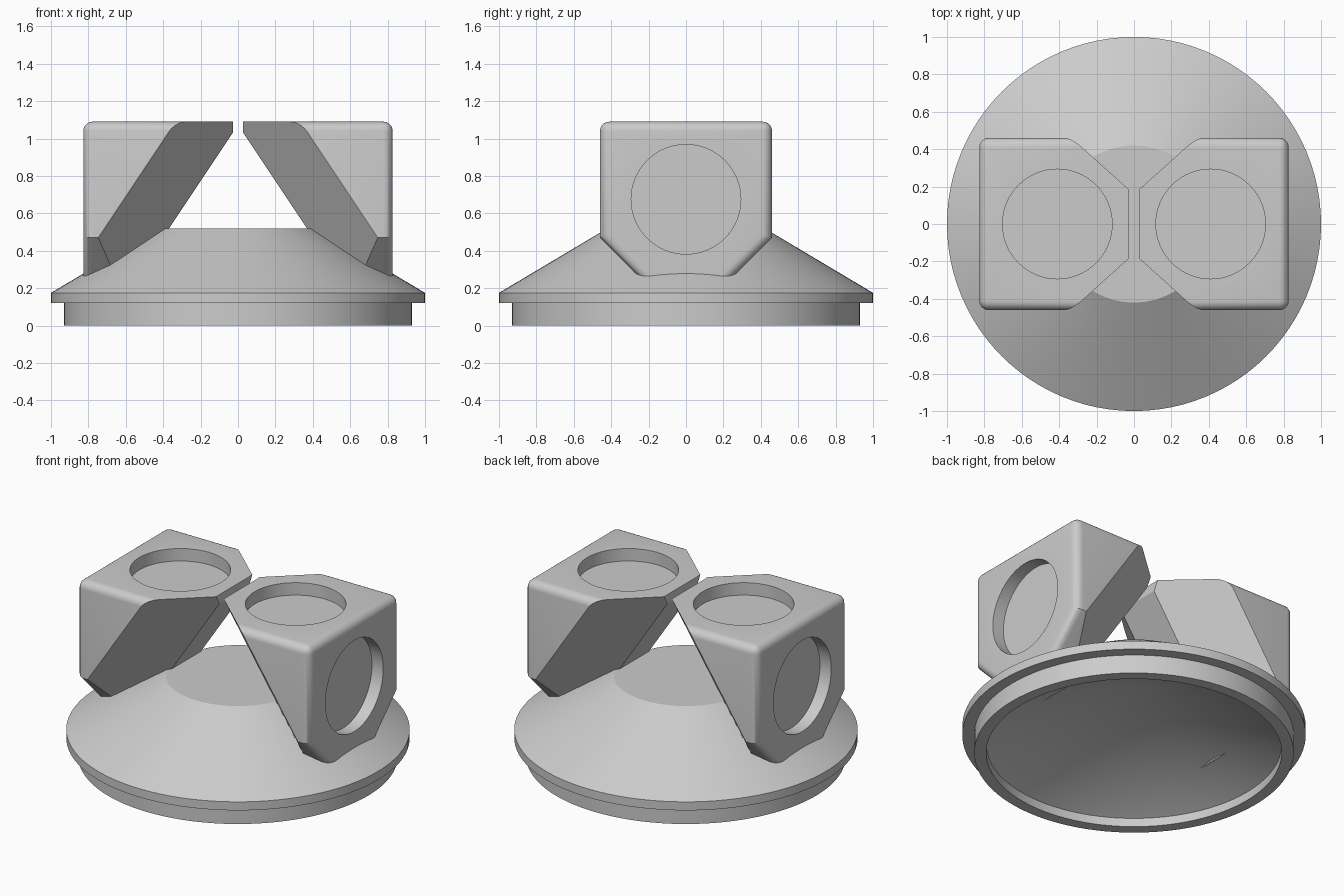
import bpy, bmesh, math
from mathutils import Vector, Matrix

cube = bpy.data.objects.get("Cube")
if cube:
    bpy.data.objects.remove(cube, do_unlink=True)

grey = bpy.data.materials.new("light_grey")
grey.use_nodes = True
colour = (0.6, 0.6, 0.6, 1)
grey.diffuse_color = colour
grey.node_tree.nodes["Principled BSDF"].inputs["Base Color"].default_value = colour


def make_object(name, bm):
    bmesh.ops.recalc_face_normals(bm, faces=bm.faces)
    mesh = bpy.data.meshes.new(name)
    bm.to_mesh(mesh)
    bm.free()
    mesh.materials.append(grey)
    obj = bpy.data.objects.new(name, mesh)
    bpy.context.collection.objects.link(obj)
    return obj


def activate(obj):
    bpy.ops.object.select_all(action='DESELECT')
    obj.select_set(True)
    bpy.context.view_layer.objects.active = obj


def smooth(obj):
    activate(obj)
    bpy.ops.object.shade_smooth_by_angle(angle=math.radians(30))


def lathe(name, profile, segments=96):
    """Spin an (r, z) profile that starts and ends on the axis."""
    bm = bmesh.new()
    verts = [bm.verts.new((r, 0, z)) for r, z in profile]
    edges = [bm.edges.new(pair) for pair in zip(verts, verts[1:])]
    bmesh.ops.spin(bm, geom=verts + edges, cent=(0, 0, 0), axis=(0, 0, 1),
                   angle=math.tau, steps=segments, use_merge=True)
    bmesh.ops.remove_doubles(bm, verts=bm.verts, dist=1e-5)
    return make_object(name, bm)


INSIDE = Vector((0.6, 0, 0.8))


def cut(bm, point, normal):
    """Slice off everything on the far side of a plane and cap it."""
    point, normal = Vector(point), Vector(normal).normalized()
    if (INSIDE - point).dot(normal) > 0:
        normal = -normal
    res = bmesh.ops.bisect_plane(bm, geom=bm.verts[:] + bm.edges[:] + bm.faces[:],
                                 plane_co=point, plane_no=normal, clear_outer=True)
    edges = [g for g in res["geom_cut"] if isinstance(g, bmesh.types.BMEdge)]
    bmesh.ops.edgeloop_fill(bm, edges=edges)


# Base: flat-topped cone on a stepped rim, hollow underneath
base = lathe("conical_base", [(0, 0.52), (0.42, 0.52), (1, 0.175), (1, 0.12),
                              (0.93, 0.12), (0.93, 0), (0.86, 0),
                              (0.86, 0.055), (0, 0.456)])
smooth(base)

# Block: a cube with its lower side corners chamfered
SIZE, OUTER, TOP = 0.92, 0.827, 1.09
bm = bmesh.new()
bmesh.ops.create_cube(bm, size=SIZE, matrix=Matrix.Translation(
    (OUTER - SIZE / 2, 0, TOP - SIZE / 2)))
for s in (-1, 1):
    cut(bm, (0, s * 0.46, 0.47), (0, s, -1))

# Round the edges around the top and outer faces
bm.normal_update()
rounded = []
for e in bm.edges:
    normals = [f.normal for f in e.link_faces]
    if (any(n.x > 0.9 or n.z > 0.9 for n in normals)
            and not any(n.x < -0.9 or n.z < -0.9 for n in normals)):
        rounded.append(e)
bmesh.ops.bevel(bm, geom=rounded, offset=0.05, segments=6, profile=0.5,
                affect='EDGES', clamp_overlap=True)

# Sloping underside with an angled cut on each side and a blunt inner tip
slope = Vector((1, 0, -1.5))
cut(bm, (0.027, 0, 1.032), (1.5, 0, 1))
for s in (-1, 1):
    along_top = Vector((0.307, s * 0.276, 0))
    cut(bm, (0.027, s * 0.184, TOP), along_top.cross(slope))
cut(bm, (0.027, 0, TOP), (1, 0, 0))
left_block = make_object("left_block", bm)

# Shallow round recesses in the top and outer faces
recesses = [((0.41, 0, TOP), (0, 0, 0)),
            ((OUTER, 0, 0.675), (0, math.pi / 2, 0))]
for place, turn in recesses:
    bpy.ops.mesh.primitive_cylinder_add(vertices=64, radius=0.293, depth=0.16,
                                        location=place, rotation=turn)
    cutter = bpy.context.object
    cutter.name = "recess_cutter"
    cutter.hide_render = True
    cutter.data.materials.append(grey)
    mod = left_block.modifiers.new("recess", 'BOOLEAN')
    mod.operation = 'DIFFERENCE'
    mod.solver = 'EXACT'
    mod.object = cutter
    activate(left_block)
    bpy.ops.object.modifier_apply(modifier=mod.name)
    bpy.data.objects.remove(cutter, do_unlink=True)
smooth(left_block)

# Matching block on the other side
right_block = left_block.copy()
right_block.name = "right_block"
right_block.rotation_euler = (0, 0, math.pi)
bpy.context.collection.objects.link(right_block)
